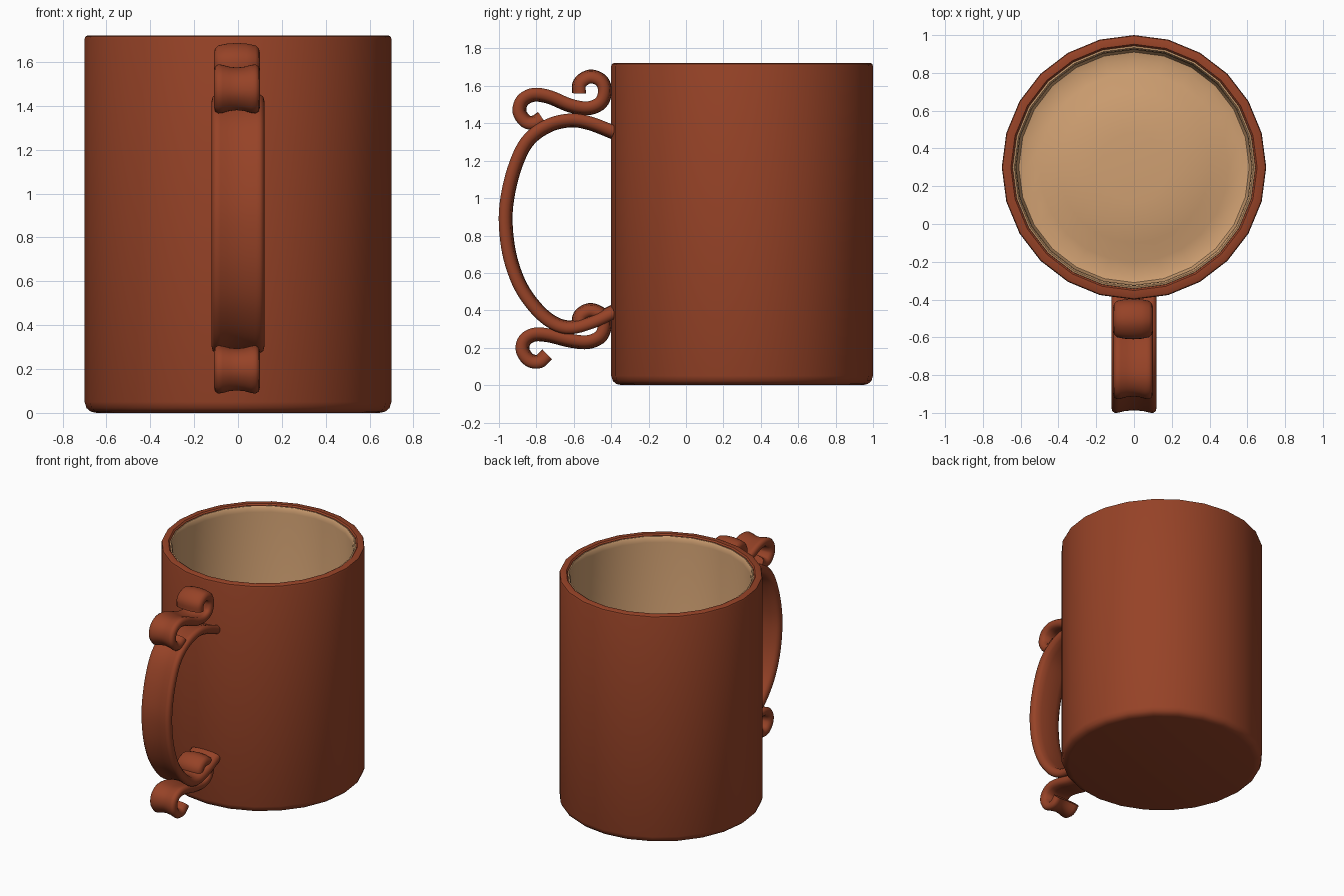
import bpy, bmesh, math
from mathutils import Vector

if "Cube" in bpy.data.objects:
    bpy.data.objects.remove(bpy.data.objects["Cube"])


def material(name, rgb):
    m = bpy.data.materials.new(name)
    m.diffuse_color = (*rgb, 1)
    m.use_nodes = True
    m.node_tree.nodes["Principled BSDF"].inputs["Base Color"].default_value = m.diffuse_color
    return m


BROWN = material("brown glaze", (0.305, 0.055, 0.020))
TAN = material("tan glaze", (0.63, 0.352, 0.168))
SIDES = 24
CY = 0.30  # mug axis sits behind the handle


def finish(name, bm, mat, angle):
    bmesh.ops.recalc_face_normals(bm, faces=bm.faces)
    me = bpy.data.meshes.new(name)
    bm.to_mesh(me)
    bm.free()
    me.materials.append(mat)
    ob = bpy.data.objects.new(name, me)
    bpy.context.collection.objects.link(ob)
    bpy.ops.object.select_all(action='DESELECT')
    ob.select_set(True)
    bpy.context.view_layer.objects.active = ob
    bpy.ops.object.shade_smooth_by_angle(angle=math.radians(angle))
    return ob


def lathe(name, profile, mat):
    """Spin (radius, z) points; zero radius closes with a fan."""
    bm = bmesh.new()
    rings = []
    for r, z in profile:
        if r == 0:
            rings.append([bm.verts.new((0, CY, z))] * SIDES)
        else:
            rings.append([bm.verts.new((r * math.sin(2 * math.pi * i / SIDES),
                                        CY + r * math.cos(2 * math.pi * i / SIDES), z))
                          for i in range(SIDES)])
    for a, b in zip(rings, rings[1:]):
        for i in range(SIDES):
            j = (i + 1) % SIDES
            quad = list(dict.fromkeys((a[i], a[j], b[j], b[i])))
            bm.faces.new(quad)
    return finish(name, bm, mat, 40)


def smooth_path(pts, steps=5):
    """Catmull-Rom curve through (y, z) points."""
    p = [Vector(q) for q in pts]
    p = [2 * p[0] - p[1]] + p + [2 * p[-1] - p[-2]]
    out = []
    for i in range(1, len(p) - 2):
        a, b, c, d = p[i - 1:i + 3]
        for s in range(steps):
            t = s / steps
            out.append(0.5 * (2 * b + (c - a) * t + (2 * a - 5 * b + 4 * c - d) * t * t
                              + (3 * b - a - 3 * c + d) * t ** 3))
    return out + [p[-2]]


def ribbon(name, pts, half, x0=0.0):
    """Sweep a rounded band, crowned outside and slightly hollow inside."""
    k = half - 0.12
    right = [(0, .037), (.06 + k, .034), (.10 + k, .026), (.115 + k, .012), (.12 + k, -.008),
             (.115 + k, -.027), (.10 + k, -.037), (.08 + k, -.034), (.05 + k, -.026), (0, -.022)]
    section = right + [(-x, h) for x, h in right[-2:0:-1]]
    path = smooth_path(pts)
    bm = bmesh.new()
    rings = []
    for i, c in enumerate(path):
        t = (path[min(i + 1, len(path) - 1)] - path[max(i - 1, 0)]).normalized()
        n = Vector((t.y, -t.x))
        rings.append([bm.verts.new((x0 + x, c.x + n.x * h, c.y + n.y * h)) for x, h in section])
    m = len(section)
    for a, b in zip(rings, rings[1:]):
        for i in range(m):
            bm.faces.new((a[i], a[(i + 1) % m], b[(i + 1) % m], b[i]))
    bm.faces.new(rings[0])
    bm.faces.new(rings[-1])
    return finish(name, bm, BROWN, 50)


# Mug body: outer wall, rounded base and rim
lathe("mug_body", [(0, 0), (0.645, 0), (0.672, 0.006), (0.691, 0.022), (0.70, 0.05),
                   (0.70, 1.705), (0.696, 1.717), (0.686, 1.722), (0.652, 1.722),
                   (0.643, 1.712), (0.643, 1.69)], BROWN)

# Tan lining with a small lip and a gently domed floor
lathe("mug_lining", [(0.644, 1.69), (0.642, 1.709), (0.634, 1.711), (0.627, 1.70), (0.623, 1.67),
                     (0.623, 0.12), (0.61, 0.09), (0.57, 0.08), (0.50, 0.09), (0.40, 0.115),
                     (0.30, 0.135), (0.18, 0.142), (0, 0.143)], TAN)

# Main handle loop (listed bottom to top so the crown faces outwards)
loop = [(-.385, 1.35), (-.515, 1.40), (-.62, 1.415), (-.74, 1.385), (-.85, 1.30), (-.92, 1.15),
        (-.96, .965), (-.96, .805), (-.93, .645), (-.865, .495), (-.755, .365), (-.64, .31),
        (-.515, .335), (-.385, .395)]
ribbon("handle_loop", loop[::-1], 0.12)

# Scroll ornaments above and below the loop
ribbon("upper_scroll", [(-.573, 1.56), (-.568, 1.615), (-.515, 1.65), (-.455, 1.63), (-.433, 1.575),
                        (-.455, 1.51), (-.525, 1.48), (-.62, 1.495), (-.73, 1.54), (-.815, 1.552),
                        (-.875, 1.52), (-.89, 1.46), (-.855, 1.41), (-.81, 1.405), (-.77, 1.43)][::-1],
       0.105, -0.005)
ribbon("lower_scroll", [(-.573, .315), (-.568, .37), (-.515, .402), (-.455, .38), (-.433, .33),
                        (-.455, .262), (-.525, .23), (-.62, .238), (-.73, .265), (-.81, .27),
                        (-.862, .24), (-.873, .185), (-.838, .135), (-.785, .127), (-.742, .165)][::-1],
       0.105, -0.005)
